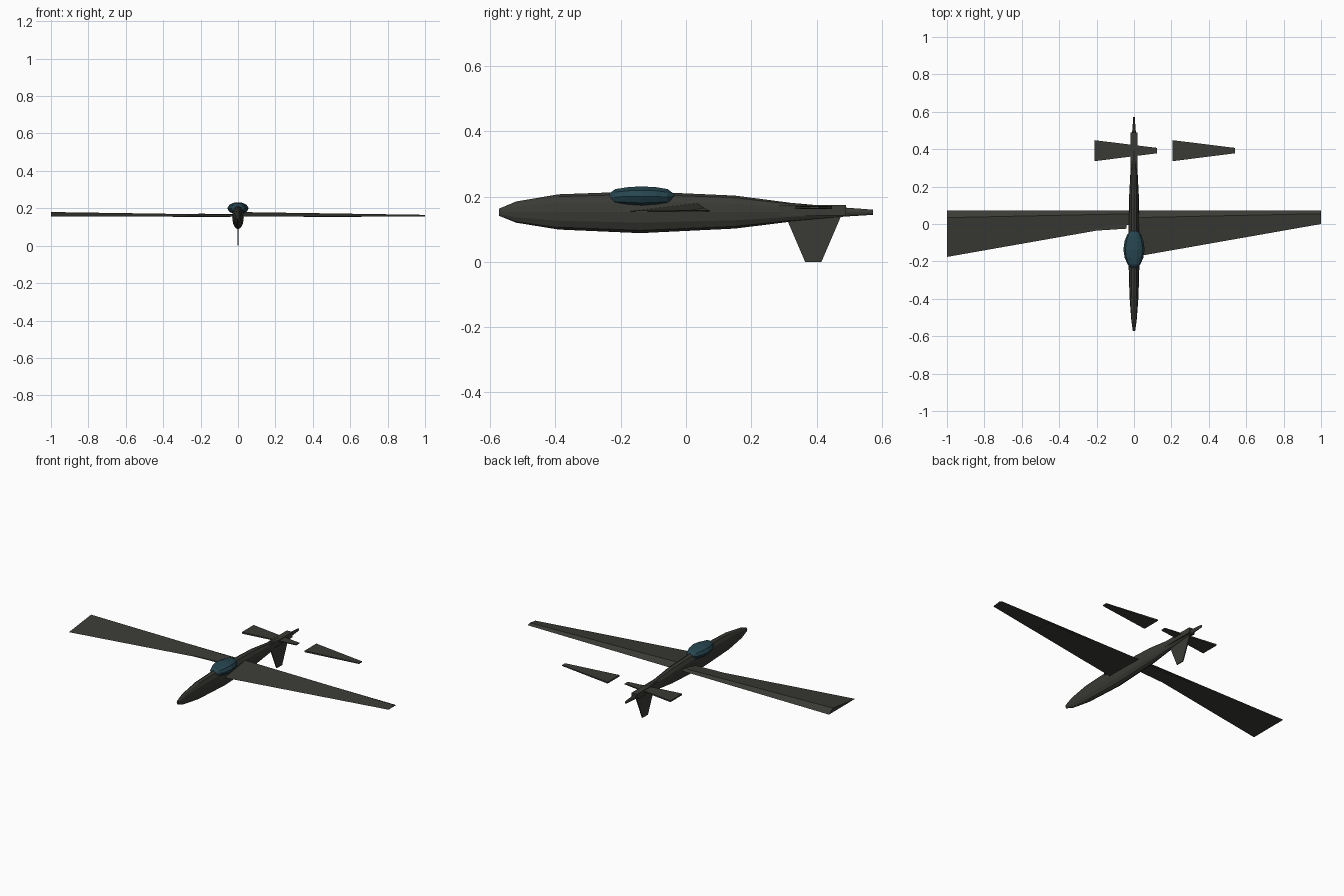
import bpy, math

if "Cube" in bpy.data.objects:
    bpy.data.objects.remove(bpy.data.objects["Cube"])

def material(name, rgb):
    m = bpy.data.materials.new(name)
    m.diffuse_color = (*rgb, 1)
    m.use_nodes = True
    m.node_tree.nodes["Principled BSDF"].inputs["Base Color"].default_value = m.diffuse_color
    return m

body_mat = material("dark_paint", (0.042, 0.042, 0.036))
glass_mat = material("dark_glass", (0.02, 0.06, 0.08))

def loft(name, sections, mat):
    """Skin matching loops of points and cap both ends."""
    n = len(sections[0])
    verts = [p for s in sections for p in s]
    faces = [(k*n + i, k*n + (i+1) % n, (k+1)*n + (i+1) % n, (k+1)*n + i)
             for k in range(len(sections)-1) for i in range(n)]
    faces += [tuple(reversed(range(n))), tuple(range(len(verts)-n, len(verts)))]
    me = bpy.data.meshes.new(name)
    me.from_pydata(verts, [], faces)
    me.materials.append(mat)
    ob = bpy.data.objects.new(name, me)
    bpy.context.collection.objects.link(ob)
    bpy.context.view_layer.objects.active = ob
    bpy.ops.object.mode_set(mode='EDIT')
    bpy.ops.mesh.select_all(action='SELECT')
    bpy.ops.mesh.normals_make_consistent(inside=False)
    bpy.ops.object.mode_set(mode='OBJECT')
    return ob

def ring(y, half_width, low, high, sides):
    """Oval cross-section across the y axis."""
    c, r = (low + high) / 2, (high - low) / 2
    return [(half_width * math.cos(2*math.pi*i/sides), y,
             c + r * math.sin(2*math.pi*i/sides)) for i in range(sides)]

def foil(x, profile):
    """Cross-section in the y-z plane at a given x."""
    return [(x, y, z) for y, z in profile]

def slab(x, y0, y1, z0, z1):
    return foil(x, [(y0, z0), (y1, z0), (y1, z1), (y0, z1)])

# Fuselage: y, half width, bottom, top
stations = [(-0.573, 0.006, 0.141, 0.163), (-0.52, 0.014, 0.12, 0.185),
            (-0.39, 0.024, 0.099, 0.207), (-0.14, 0.031, 0.088, 0.216),
            (0.15, 0.026, 0.102, 0.203), (0.32, 0.017, 0.123, 0.181),
            (0.49, 0.010, 0.139, 0.166), (0.573, 0.004, 0.144, 0.160)]
loft("fuselage", [ring(*s, 12) for s in stations], body_mat)

# Canopy
bubble = [(-0.237, 0.012, 0.191, 0.208), (-0.217, 0.034, 0.174, 0.224),
          (-0.18, 0.05, 0.17, 0.23), (-0.137, 0.057, 0.167, 0.233),
          (-0.09, 0.05, 0.17, 0.23), (-0.056, 0.036, 0.173, 0.224),
          (-0.036, 0.014, 0.192, 0.208)]
loft("canopy", [ring(*s, 10) for s in bubble], glass_mat)

# Wings, tailplanes and flaps: left copies are shifted, not mirrored
root = [(-0.176, 0.155), (0.072, 0.155), (0.034, 0.180)]
tip = [(0.0, 0.157), (0.073, 0.157), (0.055, 0.165)]
for side, wing_x, tail_x, flap_x in (("right", 0, 0.207, 0.35), ("left", -1, -0.21, -0.35)):
    loft(side + "_wing", [foil(wing_x, root), foil(wing_x + 1, tip)], body_mat)
    loft(side + "_tailplane", [slab(tail_x, 0.336, 0.448, 0.162, 0.171),
                               slab(tail_x + 0.332, 0.378, 0.407, 0.164, 0.169)], body_mat)
    loft(side + "_flap", [slab(flap_x, -0.045, 0.06, 0.153, 0.158),
                          slab(flap_x + 0.31, -0.025, 0.06, 0.153, 0.158)], body_mat)

# Tail mount
loft("tail_mount", [slab(x, 0.285, 0.49, 0.142, 0.174) for x in (-0.018, 0.018)], body_mat)

# Downward fin
fin = [(0.305, 0.14), (0.475, 0.14), (0.415, 0.0), (0.365, 0.0)]
loft("ventral_fin", [foil(x, fin) for x in (-0.003, 0.003)], body_mat)
